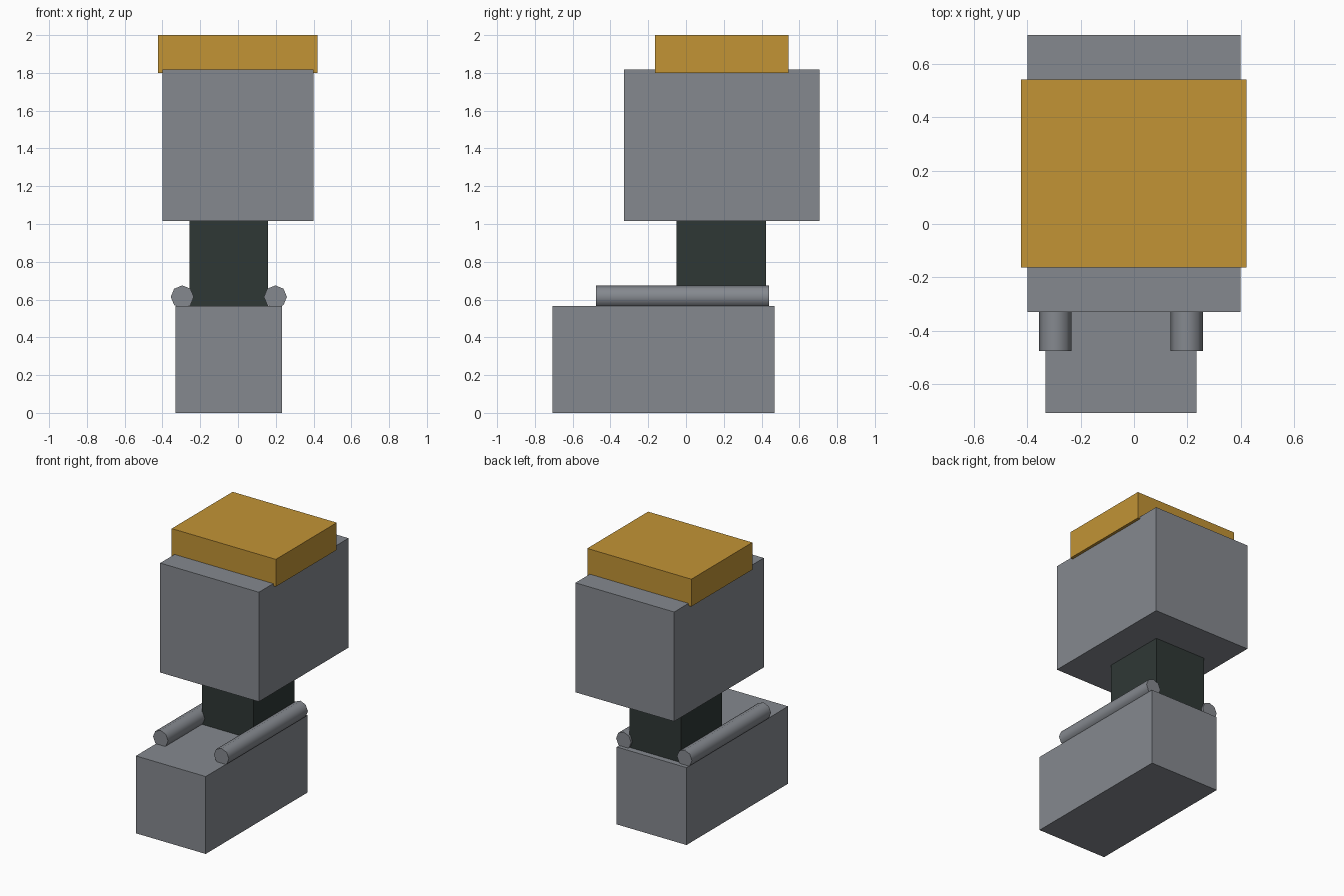
import bpy
import math
from mathutils import Vector

default = bpy.data.objects.get("Cube")
if default:
    bpy.data.objects.remove(default, do_unlink=True)


def material(name, rgb):
    mat = bpy.data.materials.new(name)
    mat.use_nodes = True
    color = (*rgb, 1.0)
    mat.diffuse_color = color
    mat.node_tree.nodes["Principled BSDF"].inputs["Base Color"].default_value = color
    return mat


grey = material("steel grey", (0.235, 0.25, 0.275))
gold = material("gold", (0.54, 0.295, 0.036))
dark = material("dark green grey", (0.028, 0.039, 0.036))


def finish(name, mat):
    obj = bpy.context.object
    obj.name = name
    obj.data.materials.append(mat)
    return obj


def box(name, low, high, mat):
    low, high = Vector(low), Vector(high)
    bpy.ops.mesh.primitive_cube_add(size=1, location=(low + high) / 2)
    obj = finish(name, mat)
    obj.scale = high - low
    bpy.ops.object.transform_apply(location=False, rotation=False, scale=True)


def rail(name, x):
    # Eight-sided rod lying along y, with a corner pointing up
    bpy.ops.mesh.primitive_cylinder_add(
        vertices=8, radius=0.061, depth=0.915,
        location=(x, -0.018, 0.614), rotation=(math.pi / 2, 0, 0))
    finish(name, mat=grey)
    bpy.ops.object.shade_smooth_by_angle(angle=math.radians(60))


# Foot block and the neck standing on it
box("base_block", (-0.332, -0.708, 0), (0.234, 0.468, 0.567), grey)
box("neck", (-0.258, -0.05, 0.55), (0.16, 0.424, 1.03), dark)

# Rods along the top edges of the foot block
rail("right_rail", -0.295)
rail("left_rail", 0.198)

# Large upper block and its overhanging cap
box("upper_block", (-0.4, -0.329, 1.015), (0.4, 0.708, 1.817), grey)
box("cap", (-0.423, -0.163, 1.8), (0.421, 0.542, 2.0), gold)
